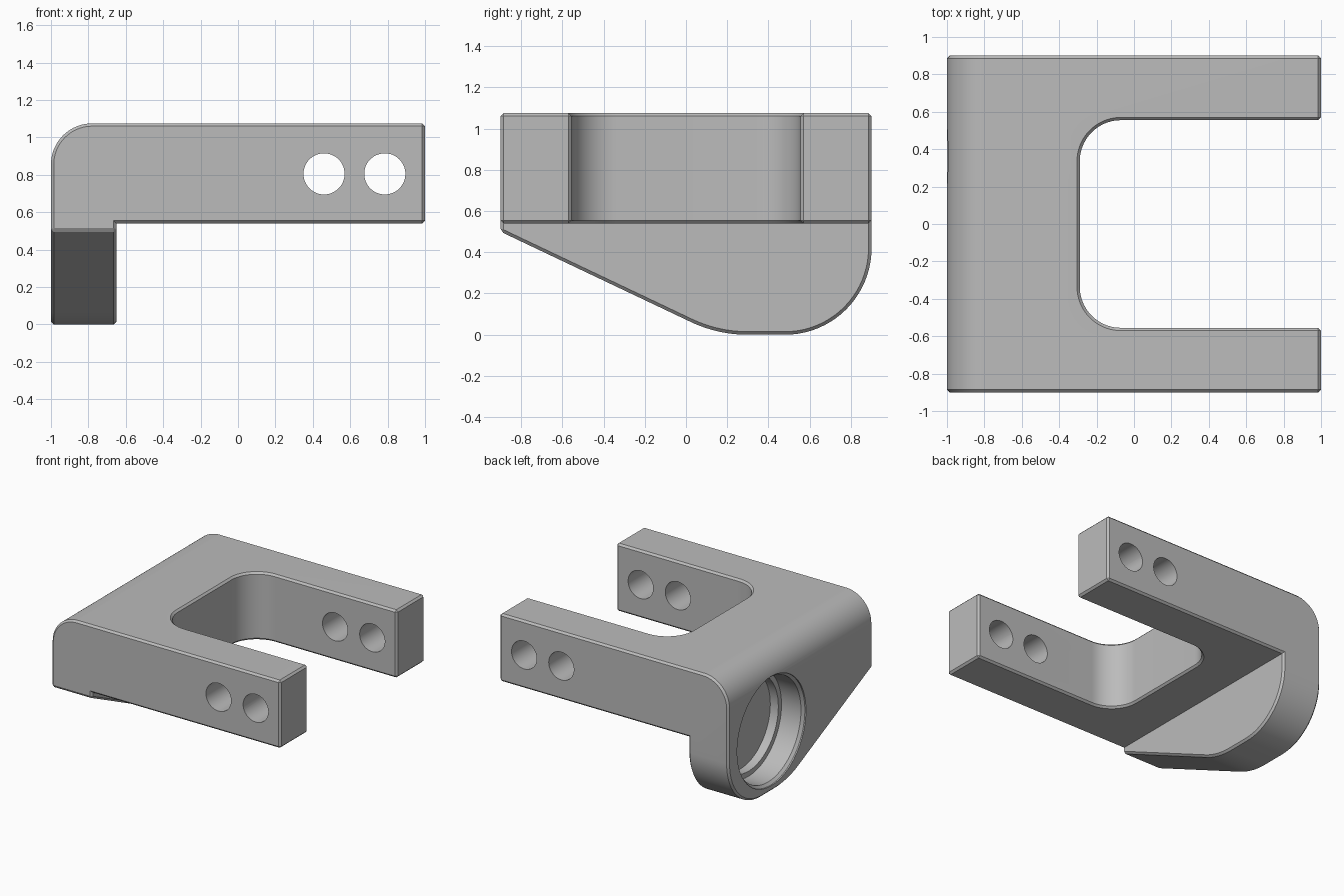
import bpy, bmesh, math
from mathutils import Vector

if "Cube" in bpy.data.objects:
    bpy.data.objects.remove(bpy.data.objects["Cube"], do_unlink=True)

steel = bpy.data.materials.new("plain grey")
steel.use_nodes = True
GREY = (0.5, 0.5, 0.5, 1)
steel.diffuse_color = GREY
steel.node_tree.nodes["Principled BSDF"].inputs["Base Color"].default_value = GREY


def arc(cx, cy, r, a0, a1, n=20):
    angles = [math.radians(a0 + (a1 - a0) * i / n) for i in range(n + 1)]
    return [(cx + r * math.cos(a), cy + r * math.sin(a)) for a in angles]


def prism(name, outline, place, low, high):
    """Extrude a 2D outline; place(a, b, depth) gives the 3D point."""
    bm = bmesh.new()
    face = bm.faces.new([bm.verts.new(place(a, b, low)) for a, b in outline])
    out = bmesh.ops.extrude_face_region(bm, geom=[face])
    shift = Vector(place(0, 0, high)) - Vector(place(0, 0, low))
    bmesh.ops.translate(bm, vec=shift,
                        verts=[v for v in out["geom"] if isinstance(v, bmesh.types.BMVert)])
    return finish(name, bm)


def finish(name, bm):
    bmesh.ops.recalc_face_normals(bm, faces=bm.faces)
    mesh = bpy.data.meshes.new(name)
    bm.to_mesh(mesh)
    bm.free()
    mesh.materials.append(steel)
    obj = bpy.data.objects.new(name, mesh)
    bpy.context.collection.objects.link(obj)
    return obj


def combine(target, tool, operation):
    mod = target.modifiers.new("cut", "BOOLEAN")
    mod.operation, mod.object, mod.solver = operation, tool, "EXACT"
    bpy.context.view_layer.objects.active = target
    bpy.ops.object.modifier_apply(modifier=mod.name)
    bpy.data.objects.remove(tool, do_unlink=True)


def along_x(a, b, d): return (d, a, b)
def along_y(a, b, d): return (a, d, b)
def along_z(a, b, d): return (a, b, d)


TOP, UNDER, CHAMFER = 1.075, 0.54, 0.015

# L-shaped body with a rounded upper corner
corner = arc(-0.78, TOP - 0.22, 0.22, 180, 90)
body = prism("clamp_bracket", corner + [(1, TOP), (1, UNDER), (-0.65, UNDER),
             (-0.65, -0.1), (-1, -0.1)], along_y, -1, 1)

# Side outline: sloping edge, large radius, flat foot, round back corner
side = [(-0.9, 1.3), (-0.9, 0.5)]
side += arc(0.3, 0.65, 0.65, 245.4, 270)
side += arc(0.48, 0.42, 0.42, 270, 360) + [(0.9, 1.3)]
combine(body, prism("side_outline", side, along_x, -1.2, 1.2), "INTERSECT")

# Slot between the two arms
slot = [(1.2, 0.555)] + arc(-0.07, 0.335, 0.22, 90, 180)
slot += arc(-0.07, -0.335, 0.22, 180, 270) + [(1.2, -0.555)]
combine(body, prism("slot", slot, along_z, 0.2, 1.3), "DIFFERENCE")

# Chamfer the convex sharp edges
bm = bmesh.new()
bm.from_mesh(body.data)
bmesh.ops.remove_doubles(bm, verts=bm.verts, dist=0.0005)
bmesh.ops.dissolve_limit(bm, angle_limit=math.radians(0.2), verts=bm.verts, edges=bm.edges)
sharp = [e for e in bm.edges if len(e.link_faces) == 2
         and e.calc_face_angle_signed() > math.radians(20)]
bmesh.ops.bevel(bm, geom=sharp, offset=CHAMFER, segments=1, profile=0.5,
                affect="EDGES", clamp_overlap=False)
bm.to_mesh(body.data)
bm.free()

# Cross holes through both arms
for x in (0.46, 0.785):
    hole = prism("cross_hole", arc(x, 0.805, 0.11, 0, 352.5, 47), along_y, -1.2, 1.2)
    combine(body, hole, "DIFFERENCE")

# Stepped blind bore in the end face: (radius, x) rings
rings = [(0.43, -1.2), (0.43, -0.99), (0.41, -0.97), (0.41, -0.8),
         (0.37, -0.8), (0.37, -0.73)]
bm = bmesh.new()
loops = [[bm.verts.new((x, y, z)) for y, z in arc(0.36, 0.475, r, 0, 354.375, 63)]
         for r, x in rings]
for a, b in zip(loops, loops[1:]):
    for i in range(len(a)):
        j = (i + 1) % len(a)
        bm.faces.new((a[i], a[j], b[j], b[i]))
bm.faces.new(loops[0])
bm.faces.new(loops[-1])
combine(body, finish("bore", bm), "DIFFERENCE")

# Smooth curves, crisp edges
bpy.ops.object.select_all(action="DESELECT")
body.select_set(True)
bpy.context.view_layer.objects.active = body
bpy.ops.object.shade_smooth_by_angle(angle=math.radians(20))
